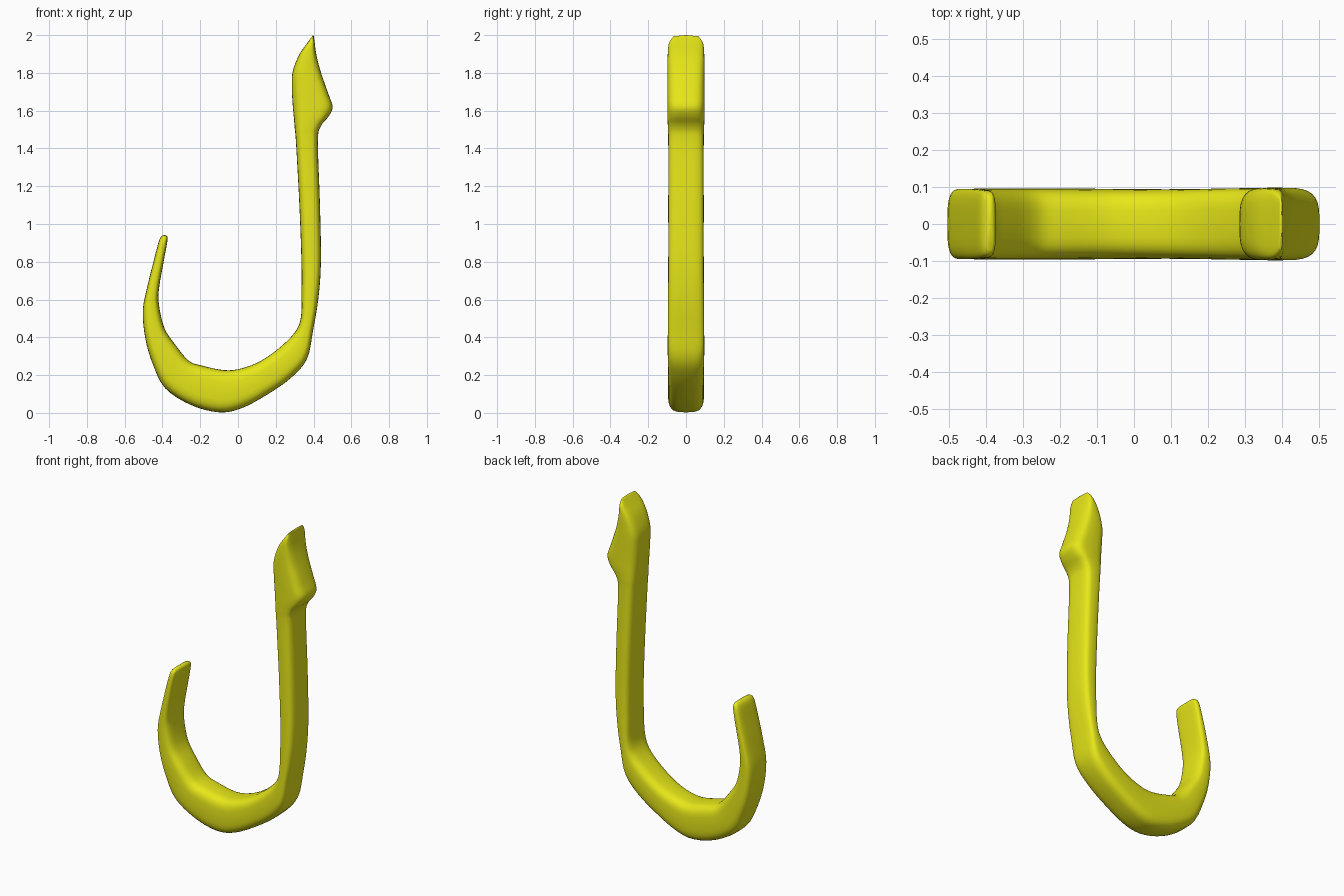
import bpy, bmesh, math
from mathutils import Vector

# Hook stations from point to barbed head: outer x, z, inner x, z, half depth
STATIONS = [
    (-0.402, 0.938, -0.378, 0.938, 0.070),
    (-0.417, 0.915, -0.373, 0.915, 0.088),
    (-0.440, 0.830, -0.390, 0.820, 0.094),
    (-0.480, 0.670, -0.418, 0.660, 0.095),
    (-0.504, 0.540, -0.418, 0.570, 0.095),
    (-0.490, 0.390, -0.390, 0.450, 0.095),
    (-0.450, 0.255, -0.335, 0.365, 0.096),
    (-0.385, 0.130, -0.262, 0.277, 0.096),
    (-0.250, 0.042, -0.190, 0.250, 0.096),
    (-0.100, 0.003, -0.070, 0.226, 0.095),
    (0.020, 0.025, 0.020, 0.236, 0.094),
    (0.160, 0.100, 0.120, 0.275, 0.094),
    (0.280, 0.185, 0.220, 0.345, 0.096),
    (0.365, 0.285, 0.300, 0.425, 0.097),
    (0.398, 0.440, 0.332, 0.500, 0.096),
    (0.426, 0.610, 0.336, 0.620, 0.095),
    (0.439, 0.800, 0.336, 0.800, 0.094),
    (0.434, 1.100, 0.325, 1.100, 0.094),
    (0.423, 1.430, 0.307, 1.430, 0.094),
    (0.437, 1.515, 0.301, 1.500, 0.096),
    (0.480, 1.570, 0.295, 1.570, 0.098),
    (0.501, 1.620, 0.289, 1.640, 0.098),
    (0.478, 1.690, 0.285, 1.720, 0.098),
    (0.440, 1.800, 0.289, 1.805, 0.098),
    (0.416, 1.890, 0.323, 1.895, 0.097),
    (0.406, 1.960, 0.364, 1.955, 0.090),
    (0.401, 1.995, 0.391, 1.992, 0.066),
]
SIDES, STEPS, POWER = 32, 4, 3.5


def catmull(a, b, c, d, t):
    return 0.5 * (2 * b + (c - a) * t + (2 * a - 5 * b + 4 * c - d) * t * t
                  + (3 * b - a - 3 * c + d) * t ** 3)


def smooth_stations(rows):
    result = []
    last = len(rows) - 1
    for i in range(last):
        p = [rows[max(0, min(last, i + k))] for k in (-1, 0, 1, 2)]
        for s in range(STEPS):
            result.append([catmull(*v, s / STEPS) for v in zip(*p)])
    return result + [rows[-1]]


def rounded(v):
    return math.copysign(abs(v) ** (2 / POWER), v)


# Rounded-rectangle section lofted along the hook
bm = bmesh.new()
rings = []
for ox, oz, ix, iz, depth in smooth_stations(STATIONS):
    outer, inner = Vector((ox, 0, oz)), Vector((ix, 0, iz))
    mid, half = (outer + inner) / 2, (outer - inner) / 2
    ring = []
    for k in range(SIDES):
        a = 2 * math.pi * k / SIDES
        y = Vector((0, depth * rounded(math.sin(a)), 0))
        ring.append(bm.verts.new(mid + half * rounded(math.cos(a)) + y))
    rings.append(ring)
for r0, r1 in zip(rings, rings[1:]):
    for k in range(SIDES):
        j = (k + 1) % SIDES
        bm.faces.new((r0[k], r0[j], r1[j], r1[k]))

# Softly domed ends
for ring, tip in ((rings[0], (-0.389, 0, 0.943)), (rings[-1], (0.397, 0, 2.0))):
    v = bm.verts.new(tip)
    for k in range(SIDES):
        bm.faces.new((ring[k], ring[(k + 1) % SIDES], v))
bmesh.ops.recalc_face_normals(bm, faces=bm.faces)

mesh = bpy.data.meshes.new("hook")
bm.to_mesh(mesh)
bm.free()
hook = bpy.data.objects.new("hook", mesh)
bpy.context.collection.objects.link(hook)

yellow = bpy.data.materials.new("yellow")
yellow.diffuse_color = (0.8, 0.8, 0.01, 1)
mesh.materials.append(yellow)

bpy.context.view_layer.objects.active = hook
hook.select_set(True)
bpy.ops.object.shade_smooth_by_angle(angle=math.radians(50))
